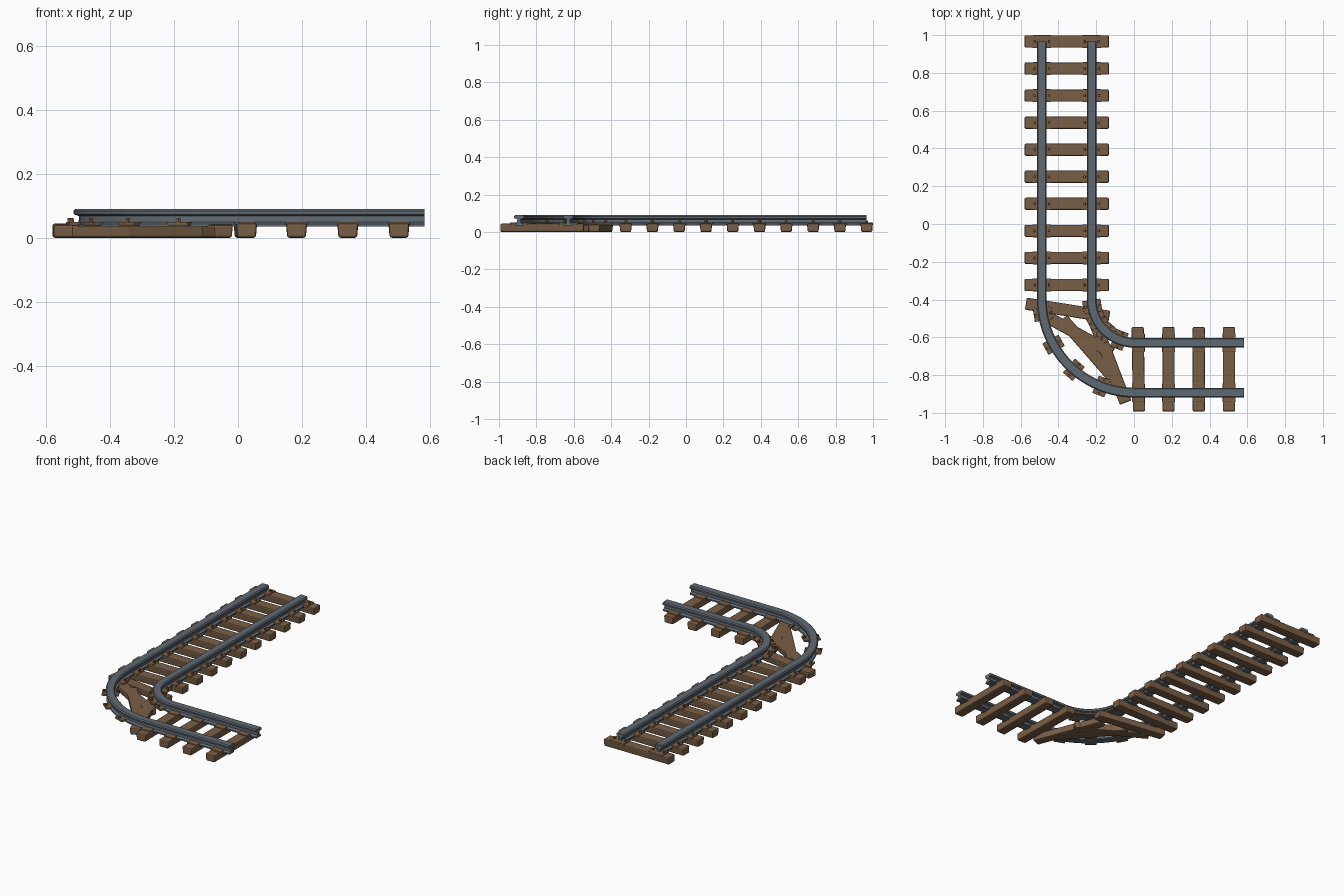
import bpy, bmesh, math
from mathutils import Matrix, Vector

if "Cube" in bpy.data.objects:
    bpy.data.objects.remove(bpy.data.objects["Cube"])


def material(name, col):
    m = bpy.data.materials.new(name)
    m.diffuse_color = (*col, 1)
    m.use_nodes = True
    m.node_tree.nodes["Principled BSDF"].inputs["Base Color"].default_value = m.diffuse_color
    return m


WOOD = material("brown wood", (0.19, 0.113, 0.062))
STEEL = material("blue grey steel", (0.118, 0.143, 0.168))
BEND = Vector((0.005, -0.40, 0))      # centre of the bend
RADII = {"outer": 0.493, "inner": 0.229}
MID = 0.361


def finish(bm, name, mat):
    bmesh.ops.recalc_face_normals(bm, faces=bm.faces)
    me = bpy.data.meshes.new(name)
    bm.to_mesh(me)
    bm.free()
    me.materials.append(mat)
    ob = bpy.data.objects.new(name, me)
    bpy.context.collection.objects.link(ob)
    return ob


def block(name, x, y, angle, size, z0, bevel, taper=1.0):
    """Bevelled box, long axis turned by angle, narrower below."""
    bm = bmesh.new()
    bmesh.ops.create_cube(bm, size=1)
    for v in bm.verts:
        k = taper if v.co.z < 0 else 1
        v.co = Vector((v.co.x * size[0], v.co.y * size[1] * k, (v.co.z + 0.5) * size[2]))
    bmesh.ops.bevel(bm, geom=bm.edges[:], offset=bevel, segments=2, profile=0.5, affect='EDGES')
    bm.transform(Matrix.Translation((x, y, z0)) @ Matrix.Rotation(angle, 4, 'Z'))
    return finish(bm, name, WOOD)


def sleeper(x, y, angle, top=0.045):
    block("sleeper", x, y, angle, (0.447, 0.066, top), 0, 0.007, 0.88)


def tie_plate(x, y, angle, bolts=True):
    block("tie_plate", x, y, angle, (0.098, 0.068, 0.012), 0.038, 0.003)
    if not bolts:
        return
    for s in (-1, 1):
        bm = bmesh.new()
        bmesh.ops.create_cone(bm, cap_ends=True, segments=6, radius1=0.008, radius2=0.007, depth=0.018)
        bm.transform(Matrix.Translation((x + s * 0.038 * math.cos(angle),
                                         y + s * 0.038 * math.sin(angle), 0.052)))
        finish(bm, "plate_bolt", WOOD)


# Rails: I-shaped profile swept along straight, quarter bend, straight
half = [(0.023, 0.035), (0.023, 0.043), (0.010, 0.050), (0.009, 0.068),
        (0.025, 0.073), (0.026, 0.084), (0.020, 0.090)]
profile = half + [(-u, z) for u, z in reversed(half)]
for side, r in RADII.items():
    stations = [(Vector((BEND.x - r, 0.966, 0)), Vector((-1, 0, 0)))]
    for i in range(25):
        a = math.pi + math.pi / 2 * i / 24
        out = Vector((math.cos(a), math.sin(a), 0))
        stations.append((BEND + out * r, out))
    stations.append((Vector((0.583, BEND.y - r, 0)), Vector((0, -1, 0))))
    bm = bmesh.new()
    rings = [[bm.verts.new(p + out * u + Vector((0, 0, z))) for u, z in profile]
             for p, out in stations]
    n = len(profile)
    for a, b in zip(rings, rings[1:]):
        for j in range(n):
            bm.faces.new((a[j], a[(j + 1) % n], b[(j + 1) % n], b[j]))
    bm.faces.new(rings[0])
    bm.faces.new(rings[-1])
    rail = finish(bm, side + "_rail", STEEL)
    bpy.context.view_layer.objects.active = rail
    rail.select_set(True)
    bpy.ops.object.shade_smooth_by_angle(angle=math.radians(20))
    rail.select_set(False)

# Long straight: ten sleepers with bolted plates
for i in range(10):
    y = 0.966 - i * 0.1432
    sleeper(BEND.x - MID, y, 0)
    for r in RADII.values():
        tie_plate(BEND.x - r, y, 0)

# Bend: sleepers splay against the curve, plates follow it
for deg in (9, 29, 49, 69):
    a = math.radians(deg)
    out = Vector((-math.cos(a), -math.sin(a), 0))
    p = BEND + out * MID
    sleeper(p.x, p.y, -a, 0.041)
    for r in RADII.values():
        q = BEND + out * r
        tie_plate(q.x, q.y, a)

# Short straight: four sleepers
for i in range(4):
    x = 0.023 + i * 0.16
    sleeper(x, -0.769, math.radians(-89 if i == 0 else -90))
    for r in RADII.values():
        tie_plate(x, BEND.y - r, math.pi / 2, False)
